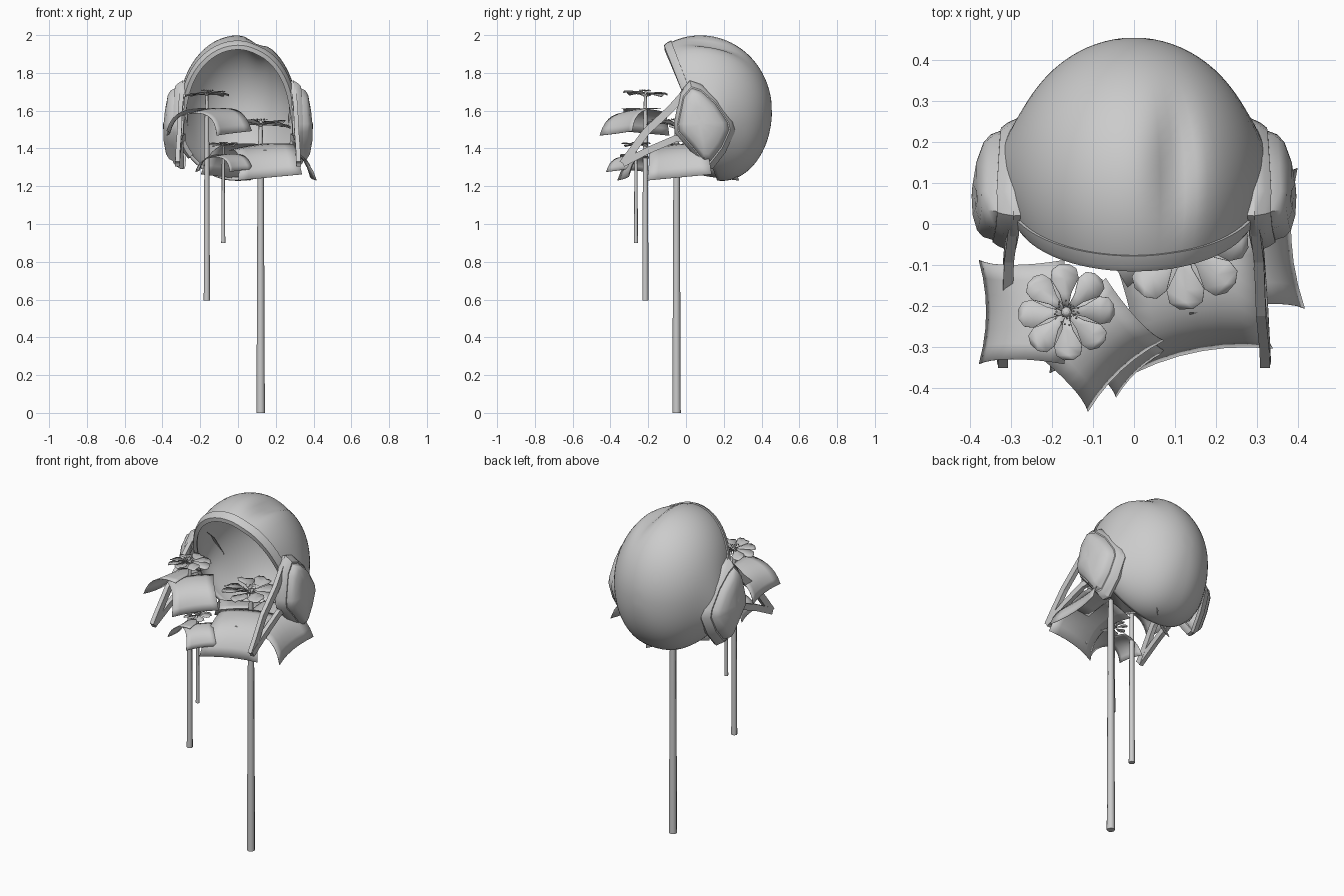
import bpy, bmesh, math, random
from math import sin, cos, pi, radians, exp
from mathutils import Vector

if "Cube" in bpy.data.objects:
    bpy.data.objects.remove(bpy.data.objects["Cube"])
random.seed(4)


def make(name, verts, faces, smooth=None, thick=0.0, offset=0.0):
    me = bpy.data.meshes.new(name)
    me.from_pydata([tuple(v) for v in verts], [], faces)
    ob = bpy.data.objects.new(name, me)
    bpy.context.collection.objects.link(ob)
    if smooth is not None:
        bpy.ops.object.select_all(action='DESELECT')
        ob.select_set(True)
        bpy.context.view_layer.objects.active = ob
        bpy.ops.object.shade_smooth_by_angle(angle=radians(smooth))
    if thick:
        m = ob.modifiers.new("thickness", 'SOLIDIFY')
        m.thickness, m.offset = thick, offset
    return ob


def fix_normals(ob):
    bm = bmesh.new()
    bm.from_mesh(ob.data)
    bmesh.ops.recalc_face_normals(bm, faces=bm.faces)
    bm.to_mesh(ob.data)
    bm.free()


def loft(name, rings, smooth=None, closed=True, caps=False, end_cap=False, **kw):
    n = len(rings[0])
    verts = [p for r in rings for p in r]
    faces = []
    for j in range(len(rings) - 1):
        for i in range(n if closed else n - 1):
            k = (i + 1) % n
            faces.append((j * n + i, j * n + k, (j + 1) * n + k, (j + 1) * n + i))
    if caps:
        faces.append(tuple(range(n)))
    if caps or end_cap:
        faces.append(tuple((len(rings) - 1) * n + i for i in range(n)))
    ob = make(name, verts, faces, smooth, **kw)
    if caps:
        fix_normals(ob)
    return ob


# Helmet shell: bowl opening to the front, from rim loop to back pole
def shell_point(a, f):
    s = cos(a)
    ry = 0.03 - 0.135 * s
    rz = (0.35 if s > 0 else 0.37) * s
    rx = 0.29 * math.copysign(abs(sin(a)) ** (1.0 if s > 0 else 0.85), sin(a))
    t0 = -0.3 - 0.2 * s
    t = t0 + (pi / 2 - t0) * f
    k = cos(t) / cos(t0)
    y = ry + (0.455 - ry) * (sin(t) - sin(t0)) / (1 - sin(t0))
    x, z = rx * k, 1.6 + rz * k
    # side bulge running into the ear cups, and a long dent on the crown
    x += math.copysign(0.045, x) * min(1, abs(x) / 0.2) * exp(-((y - 0.13) / 0.11) ** 2 - ((z - 1.47) / 0.17) ** 2)
    if z > 1.7:
        z -= 0.04 * exp(-((x - 0.1) / 0.045) ** 2 - ((y - 0.14) / 0.15) ** 2)
    return Vector((x, y, z))


N = 64
rings = [[shell_point(2 * pi * i / N, min(j / 24, 0.96)) for i in range(N)] for j in range(25)][:24]
loft("helmet_shell", rings, 50, end_cap=True, thick=0.018, offset=-1)

# Raised trim along the rim
trim = []
for i in range(49):
    a = -2.3 + 4.6 * i / 48
    p, q = shell_point(a, 0), shell_point(a, 0.05)
    d = (q - p).normalized()
    out = Vector((sin(a), 0, cos(a)))
    trim.append([p + d * u + out * v for u, v in
                 ((-0.01, -0.022), (-0.012, 0.002), (0.0, 0.008), (0.03, 0.008), (0.035, -0.012))])
loft("rim_trim", trim, 40, caps=True)

# Ear cups: stepped rounded diamond domes
OUT = [(0.02, 1.76), (0.08, 1.74), (0.17, 1.66), (0.25, 1.54), (0.26, 1.49), (0.21, 1.38),
       (0.14, 1.29), (0.10, 1.29), (0.02, 1.39), (-0.06, 1.48), (-0.065, 1.53), (-0.03, 1.70)]
STEPS = [(0.98, 0.288), (1.0, 0.305), (0.93, 0.33), (0.86, 0.345), (0.82, 0.345),
         (0.77, 0.368), (0.66, 0.383), (0.4, 0.394), (0.12, 0.396)]
cy, cz = 0.08, 1.53
for sgn, side in ((1, "right"), (-1, "left")):
    rr = []
    for s, x in STEPS:
        rr.append([(sgn * (x - 0.13 * max(0, y - 0.08) * s - 0.07 * max(0, z - 1.6)),
                    cy + (y - cy) * s, cz + (z - cz) * s) for y, z in OUT])
    loft("ear_cup_" + side, rr, 35, end_cap=True)

    # Chin straps meeting in a V in front of the cup
    def strap(name, pts, w, h):
        sec = []
        for i, p in enumerate(pts):
            a, b = Vector(pts[max(i - 1, 0)]), Vector(pts[min(i + 1, len(pts) - 1)])
            d = b - a
            n = Vector((0, -d.z, d.y)).normalized() * h
            p = Vector((p[0] * sgn, p[1], p[2]))
            sec.append([p + n - Vector((w, 0, 0)), p + n + Vector((w, 0, 0)),
                        p - n + Vector((w, 0, 0)), p - n - Vector((w, 0, 0))])
        loft(name, sec, caps=True)
    strap("upper_strap_" + side,
          [(0.295, 0.0, 1.70), (0.305, -0.08, 1.61), (0.31, -0.21, 1.49), (0.318, -0.29, 1.38), (0.32, -0.335, 1.32)],
          0.012, 0.02)
    strap("lower_strap_" + side,
          [(0.29, 0.02, 1.46), (0.305, -0.06, 1.45), (0.315, -0.2, 1.39), (0.322, -0.335, 1.32)],
          0.012, 0.018)


# Flower with tapered stem, eight petals, stamens and broad curved leaves
def flower(tag, x, y, z, s, stem_base, leaf_angles):
    c = Vector((x, y, z))
    r = 0.0165 * s
    loft("stem_" + tag, [[(x + r * k * cos(i * pi / 4), y + r * k * sin(i * pi / 4), h) for i in range(8)]
                         for h, k in ((stem_base, 1.0), (z - 0.16 * s, 0.75), (z, 0.45))], 50, caps=True)
    # petals
    verts, faces = [], []
    prof = [(0.008, 0.005, 0), (0.045, 0.014, 0.004), (0.082, 0.034, 0.006), (0.105, 0.03, 0.004), (0.117, 0.012, 0)]
    for k in range(8):
        a = 2 * pi * k / 8 + 0.05
        d, n = Vector((cos(a), sin(a), 0)), Vector((-sin(a), cos(a), 0))
        tilt = random.uniform(-0.12, 0.1)
        for u, w, h in prof:
            for v in (-1, 0, 1):
                verts.append(c + (d * u + n * w * v +
                             Vector((0, 0, h + tilt * u - 0.005 * (v == 0) + 0.004 * v))) * s)
        b = k * 15
        for j in range(4):
            for i in range(2):
                o = b + j * 3 + i
                faces.append((o, o + 1, o + 4, o + 3))
    make("petals_" + tag, verts, faces, 40, thick=0.002 * s)
    # stamens and seed head
    bm = bmesh.new()
    bmesh.ops.create_uvsphere(bm, u_segments=10, v_segments=6, radius=0.013 * s)
    for k in range(36):
        a, q = k * 2.4, 0.012 + 0.02 * random.random()
        new = bmesh.ops.create_icosphere(bm, subdivisions=1, radius=0.0028)["verts"]
        bmesh.ops.translate(bm, verts=new, vec=Vector((q * cos(a), q * sin(a), 0.014 + 0.006 * random.random())) * s)
    bmesh.ops.translate(bm, verts=bm.verts, vec=c)
    me = bpy.data.meshes.new("stamens_" + tag)
    bm.to_mesh(me)
    bm.free()
    bpy.context.collection.objects.link(bpy.data.objects.new("stamens_" + tag, me))
    # leaves: flat near the stem, then bending down at the outer edge
    for k, deg in enumerate(leaf_angles):
        a = radians(deg)
        d, n = Vector((cos(a), sin(a), 0)), Vector((-sin(a), cos(a), 0))
        rows = []
        for j in range(9):
            u = j / 8
            w = 0.115 + 0.012 * (2 * u - 1) ** 2
            row = []
            for i in range(7):
                v = i / 3 - 1
                h = -0.08 - 0.13 * u ** 2.6 - 0.012 * v * v * (1 - u) + 0.012 * v
                reach = 0.005 + (0.19 + 0.018 * v * v) * sin(u * 1.25) / sin(1.25)
                row.append(c + (d * reach + n * w * v + Vector((0, 0, h))) * s)
            rows.append(row)
        loft("leaf_%s_%d" % (tag, k + 1), rows, 50, closed=False, thick=0.002)


flower("middle", -0.165, -0.215, 1.69, 1.0, 0.595, (180, -47))
flower("large", 0.12, -0.05, 1.53, 1.35, 0.0, (-80, 3, 130))
flower("small", -0.078, -0.265, 1.42, 0.65, 0.9, (187, -47))
